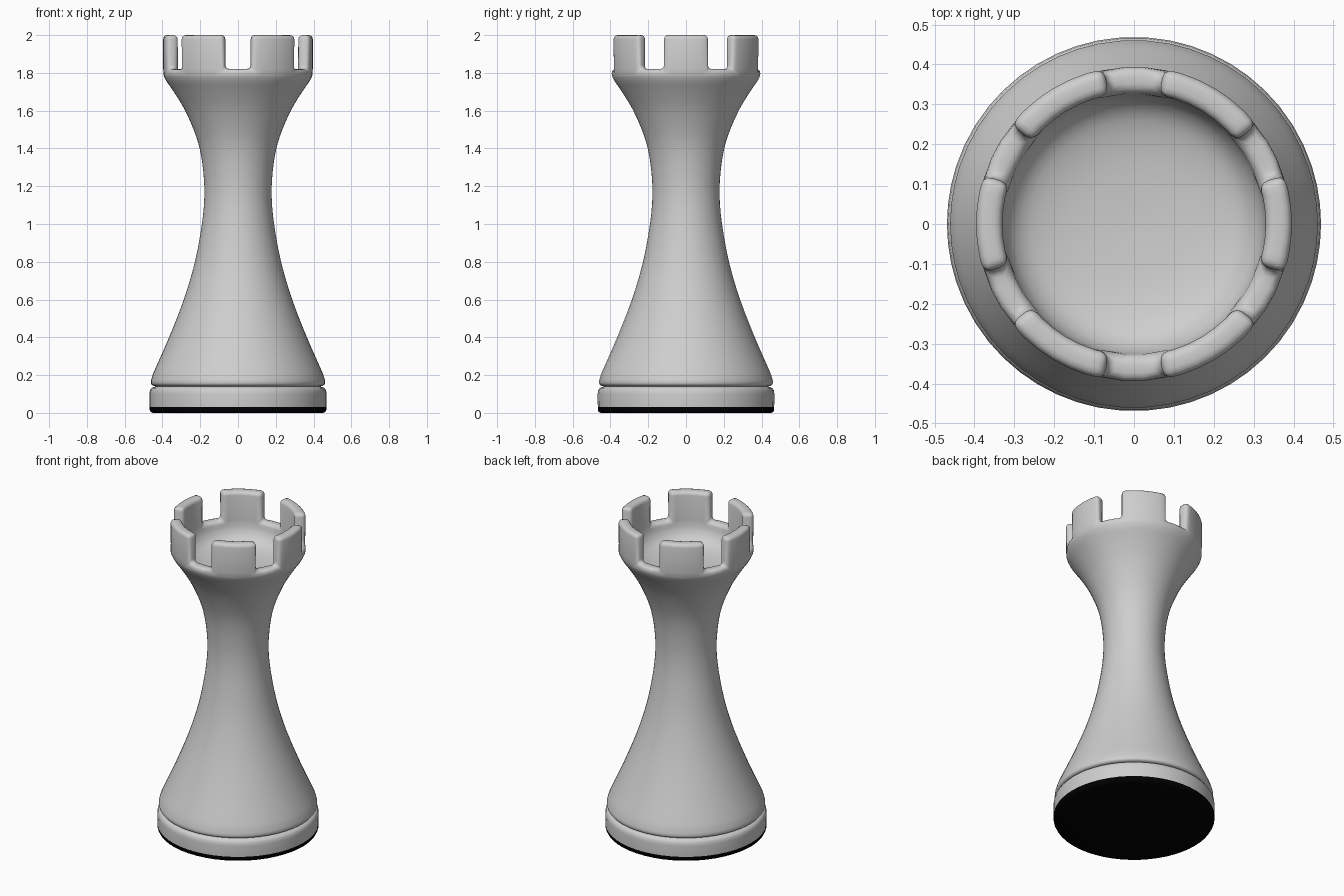
import bpy, bmesh, math
from mathutils import Vector

if "Cube" in bpy.data.objects:
    bpy.data.objects.remove(bpy.data.objects["Cube"])


def material(name, rgb):
    m = bpy.data.materials.new(name)
    m.diffuse_color = (*rgb, 1)
    m.use_nodes = True
    m.node_tree.nodes["Principled BSDF"].inputs["Base Color"].default_value = m.diffuse_color
    return m


GREY = material("light grey", (0.62, 0.62, 0.62))
BLACK = material("black felt", (0.0, 0.0, 0.0))

# Angular layout: six merlons (half angles) separated by gaps
MERLONS = [(0, 18), (59, 20), (121, 20), (180, 18), (239, 20), (301, 20)]
angles, is_merlon = [], []
for i, (c, h) in enumerate(MERLONS):
    nc, nh = MERLONS[(i + 1) % 6]
    if nc == 0:
        nc = 360
    start, end, nxt = c - h, c + h, nc - nh
    for k in range(6):
        angles.append(math.radians(start + (end - start) * k / 6))
        is_merlon.append(True)
    for k in range(3):
        angles.append(math.radians(end + (nxt - end) * k / 3))
        is_merlon.append(False)


def smooth_curve(pts, steps=3):
    """Catmull-Rom curve through the points."""
    p = [Vector(q) for q in pts]
    p = [2 * p[0] - p[1]] + p + [2 * p[-1] - p[-2]]
    out = []
    for i in range(1, len(p) - 2):
        a, b, c, d = p[i - 1:i + 3]
        for s in range(steps):
            t = s / steps
            v = 0.5 * (2 * b + (c - a) * t + (2 * a - 5 * b + 4 * c - d) * t ** 2
                       + (3 * b - a - 3 * c + d) * t ** 3)
            out.append((v.x, v.y))
    out.append(tuple(pts[-1]))
    return out


def lathe(profile):
    """Revolve a (radius, height) profile; returns bmesh and face strips."""
    bm = bmesh.new()
    n = len(angles)
    rings = []
    for r, z in profile:
        if r < 1e-6:
            rings.append([bm.verts.new((0, 0, z))] * n)
        else:
            rings.append([bm.verts.new((r * math.cos(a), r * math.sin(a), z)) for a in angles])
    strips = []
    for lo, hi in zip(rings, rings[1:]):
        strip = []
        for j in range(n):
            k = (j + 1) % n
            loop = list(dict.fromkeys([lo[j], lo[k], hi[k], hi[j]]))
            strip.append(bm.faces.new(loop))
        strips.append(strip)
    return bm, strips


def finish(bm, name, mat):
    bm.normal_update()
    me = bpy.data.meshes.new(name)
    bm.to_mesh(me)
    bm.free()
    me.materials.append(mat)
    ob = bpy.data.objects.new(name, me)
    bpy.context.collection.objects.link(ob)
    bpy.ops.object.select_all(action='DESELECT')
    ob.select_set(True)
    bpy.context.view_layer.objects.active = ob
    bpy.ops.object.shade_smooth_by_angle(angle=math.radians(45))
    return ob


# Felt pad under the base
bm, _ = lathe([(0, 0), (0.452, 0), (0.463, 0.006), (0.468, 0.016), (0.468, 0.032)])
finish(bm, "felt_pad", BLACK)

# Base disc
bm, _ = lathe([(0.468, 0.032), (0.469, 0.10), (0.466, 0.12), (0.458, 0.132), (0.435, 0.14)])
finish(bm, "base_disc", GREY)

# Tower: flared body, crown rim and dished top
outer = smooth_curve([(0.435, 0.14), (0.456, 0.148), (0.461, 0.165), (0.455, 0.19), (0.44, 0.23),
                      (0.365, 0.4), (0.287, 0.6), (0.228, 0.8), (0.191, 1.0), (0.178, 1.15),
                      (0.184, 1.28), (0.203, 1.4), (0.235, 1.5), (0.285, 1.61), (0.34, 1.7),
                      (0.378, 1.755), (0.393, 1.785)])
dish = smooth_curve([(0.325, 1.775), (0.305, 1.735), (0.26, 1.70), (0.16, 1.675), (0, 1.665)])
bm, strips = lathe(outer + [(0.396, 1.82), (0.33, 1.82)] + dish)

# Merlons: raise the rim in the merlon sectors
top = [f for f, m in zip(strips[len(outer)], is_merlon) if m]
bm.normal_update()
res = bmesh.ops.extrude_face_region(bm, geom=top)
for v in res["geom"]:
    if isinstance(v, bmesh.types.BMVert):
        v.co.z = 2.0
old = [f for f in top if f.is_valid]
if old:
    bmesh.ops.delete(bm, geom=old, context='FACES')
bmesh.ops.recalc_face_normals(bm, faces=bm.faces[:])
bm.normal_update()

# Round the crown edges
sharp = [e for e in bm.edges if len(e.link_faces) == 2
         and min(v.co.z for v in e.verts) > 1.81 and e.calc_face_angle() > 0.6]
bmesh.ops.bevel(bm, geom=sharp, offset=0.022, offset_type='OFFSET', segments=3,
                profile=0.5, affect='EDGES', clamp_overlap=True)
# keep the open-bottomed tower facing outwards
bm.normal_update()
if sum(f.normal.x * f.calc_center_median().x + f.normal.y * f.calc_center_median().y
       for f in bm.faces if f.calc_center_median().z < 1.2) < 0:
    bmesh.ops.reverse_faces(bm, faces=bm.faces[:])
finish(bm, "tower", GREY)
